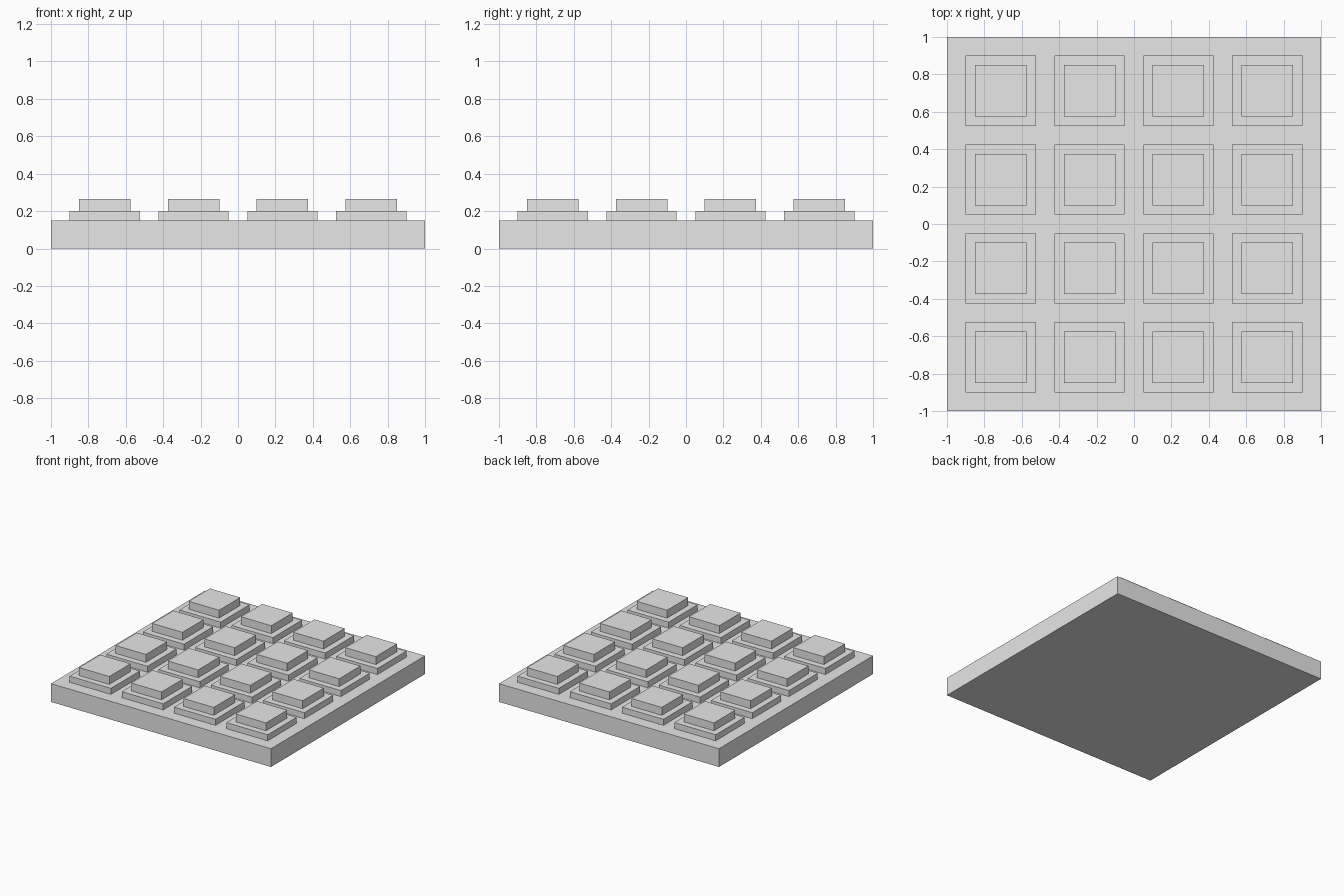
import bpy

# Remove the default cube
cube = bpy.data.objects.get("Cube")
if cube:
    bpy.data.objects.remove(cube, do_unlink=True)

# Single grey finish
GREY = (0.8, 0.8, 0.8, 1.0)
grey = bpy.data.materials.new("light_grey")
grey.use_nodes = True
grey.diffuse_color = GREY
grey.node_tree.nodes["Principled BSDF"].inputs["Base Color"].default_value = GREY


def add_block(name, x, y, width, bottom, top):
    """Square block spanning bottom to top."""
    bpy.ops.mesh.primitive_cube_add(size=1, location=(x, y, (bottom + top) / 2))
    block = bpy.context.object
    block.name = name
    block.scale = (width, width, top - bottom)
    bpy.ops.object.transform_apply(location=False, rotation=False, scale=True)
    block.data.materials.append(grey)
    return block


# Base slab
BASE_TOP, STEP_TOP, CAP_TOP = 0.15, 0.20, 0.265
add_block("base_slab", 0, 0, 2, 0, BASE_TOP)

# Four by four grid of stepped keys
COUNT, PITCH = 4, 0.475
centres = [(i - (COUNT - 1) / 2) * PITCH for i in range(COUNT)]
for row, y in enumerate(centres, 1):
    for col, x in enumerate(centres, 1):
        add_block(f"key_step_{row}_{col}", x, y, 0.375, BASE_TOP, STEP_TOP)
        add_block(f"key_cap_{row}_{col}", x, y, 0.275, STEP_TOP, CAP_TOP)
